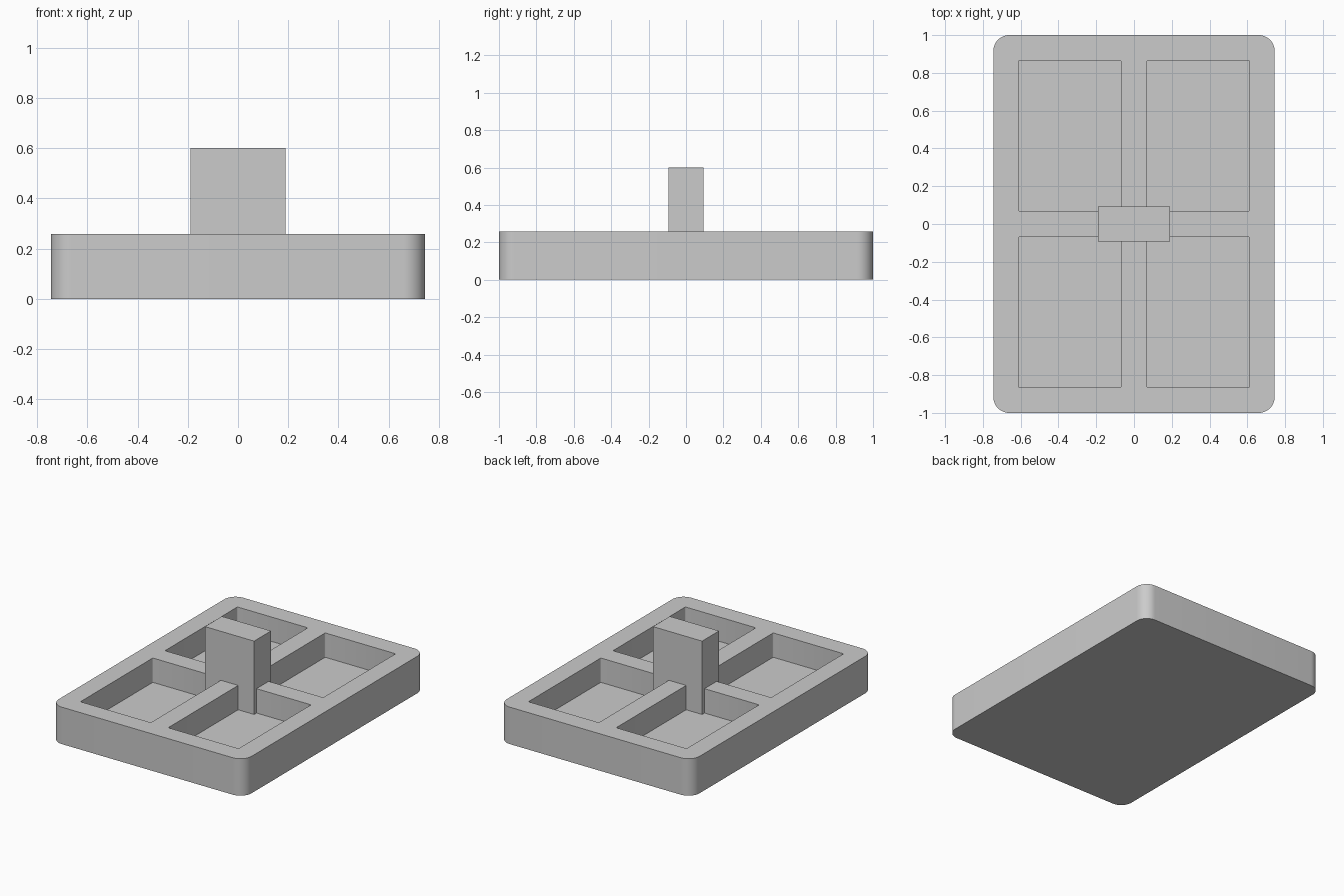
import bpy
import bmesh
import math

cube = bpy.data.objects.get("Cube")
if cube:
    bpy.data.objects.remove(cube, do_unlink=True)

WIDTH, LENGTH, HEIGHT = 1.49, 2.0, 0.258
WALL = 0.134
FLOOR = 0.088

grey = bpy.data.materials.new("plain grey")
grey.use_nodes = True
grey.diffuse_color = (0.6, 0.6, 0.6, 1)
grey.node_tree.nodes["Principled BSDF"].inputs["Base Color"].default_value = (0.6, 0.6, 0.6, 1)


def block(name, x, y, sx, sy, bottom, top, radius=0.0, segments=8):
    """Upright box with optionally rounded vertical edges."""
    bm = bmesh.new()
    bmesh.ops.create_cube(bm, size=1)
    bmesh.ops.scale(bm, vec=(sx, sy, top - bottom), verts=bm.verts)
    bmesh.ops.translate(bm, vec=(x, y, (top + bottom) / 2), verts=bm.verts)
    if radius:
        upright = [e for e in bm.edges
                   if abs(e.verts[0].co.z - e.verts[1].co.z) > 0.01]
        bmesh.ops.bevel(bm, geom=upright, offset=radius, segments=segments,
                        profile=0.5, affect='EDGES')
    mesh = bpy.data.meshes.new(name)
    bm.to_mesh(mesh)
    bm.free()
    mesh.materials.append(grey)
    obj = bpy.data.objects.new(name, mesh)
    bpy.context.collection.objects.link(obj)
    return obj


# Tray with rounded outer corners
tray = block("tray", 0, 0, WIDTH, LENGTH, 0, HEIGHT, radius=0.085, segments=12)

# Four pockets separated by a cross of equal walls
pocket_x = (WIDTH - 3 * WALL) / 2
pocket_y = (LENGTH - 3 * WALL) / 2
for sx in (-1, 1):
    for sy in (-1, 1):
        cutter = block("pocket_cutter", sx * (WALL + pocket_x) / 2,
                       sy * (WALL + pocket_y) / 2, pocket_x, pocket_y,
                       FLOOR, HEIGHT + 0.1, radius=0.008, segments=3)
        cutter.hide_render = True
        cutter.hide_set(True)
        cut = tray.modifiers.new("pocket", 'BOOLEAN')
        cut.operation = 'DIFFERENCE'
        cut.solver = 'EXACT'
        cut.object = cutter

# Bake the cuts into the tray, then drop the cutters
bpy.context.view_layer.update()
depsgraph = bpy.context.evaluated_depsgraph_get()
baked = bpy.data.meshes.new_from_object(tray.evaluated_get(depsgraph))
tray.modifiers.clear()
tray.data = baked
for obj in [o for o in bpy.data.objects if o.name.startswith("pocket_cutter")]:
    bpy.data.objects.remove(obj, do_unlink=True)

# Central post rising from the pocket floors
post = block("centre_post", 0, 0, 0.38, 0.187, FLOOR, 0.6)

bpy.ops.object.select_all(action='DESELECT')
tray.select_set(True)
bpy.context.view_layer.objects.active = tray
bpy.ops.object.shade_smooth_by_angle(angle=math.radians(35))
